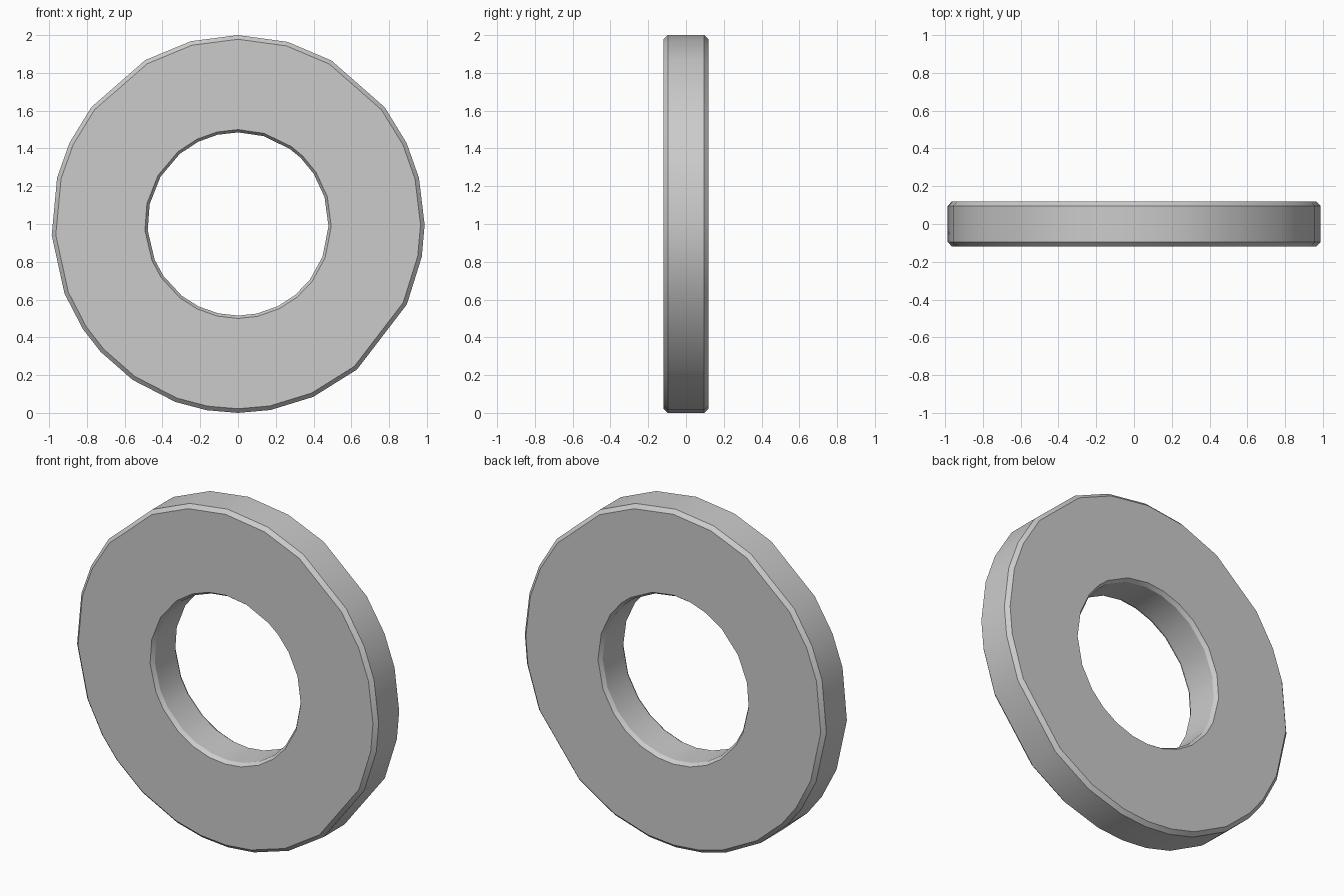
import bpy, bmesh
from math import sin, cos, radians

if "Cube" in bpy.data.objects:
    bpy.data.objects.remove(bpy.data.objects["Cube"])

RX = 0.988            # ring is very slightly narrower than tall
HALF, CH = 0.118, 0.022   # half thickness and chamfer size

# uneven facet angles, clockwise from the top
OUTER = [0, 15.4, 30, 51.8, 64.6, 75.8, 90.2, 100, 115.2, 140.4, 156.2, 170, 180,
         189.6, 199.6, 214.4, 227.4, 236.3, 248.4, 266.6, 284.2, 295.4, 308.2,
         330.2, 345.4]
INNER = [0, 16.3, 34.9, 44, 56.8, 73, 91.5, 111, 127.5, 140.8, 153.8, 168, 180,
         192.6, 206, 218.5, 235.5, 247, 266, 282.5, 301, 320, 334, 347]

bm = bmesh.new()


def ring(angles, r, y):
    return [bm.verts.new((RX * r * sin(radians(a)), y, 1 + r * cos(radians(a))))
            for a in angles]


def wall(angles, r_face, r_mid):
    """Chamfer, band, chamfer from front to back."""
    steps = [(r_face, -HALF), (r_mid, -HALF + CH), (r_mid, HALF - CH), (r_face, HALF)]
    rings = [ring(angles, r, y) for r, y in steps]
    n = len(angles)
    for a, b in zip(rings, rings[1:]):
        for i in range(n):
            j = (i + 1) % n
            bm.faces.new((a[i], a[j], b[j], b[i]))


# outer rim and hole wall
wall(OUTER, 1 - CH, 1.0)
wall(INNER, 0.5, 0.485)

# flat front and back faces
for side in (-1, 1):
    edges = [e for e in bm.edges if e.is_boundary
             and all(v.co.y * side > HALF - 0.001 for v in e.verts)]
    bmesh.ops.triangle_fill(bm, edges=edges, use_beauty=True,
                            use_dissolve=False, normal=(0, side, 0))
bmesh.ops.recalc_face_normals(bm, faces=bm.faces[:])

mesh = bpy.data.meshes.new("flat_ring")
bm.to_mesh(mesh)
bm.free()
obj = bpy.data.objects.new("flat_ring", mesh)
bpy.context.collection.objects.link(obj)
bpy.context.view_layer.objects.active = obj
obj.select_set(True)
bpy.ops.object.shade_smooth_by_angle(angle=radians(30))
